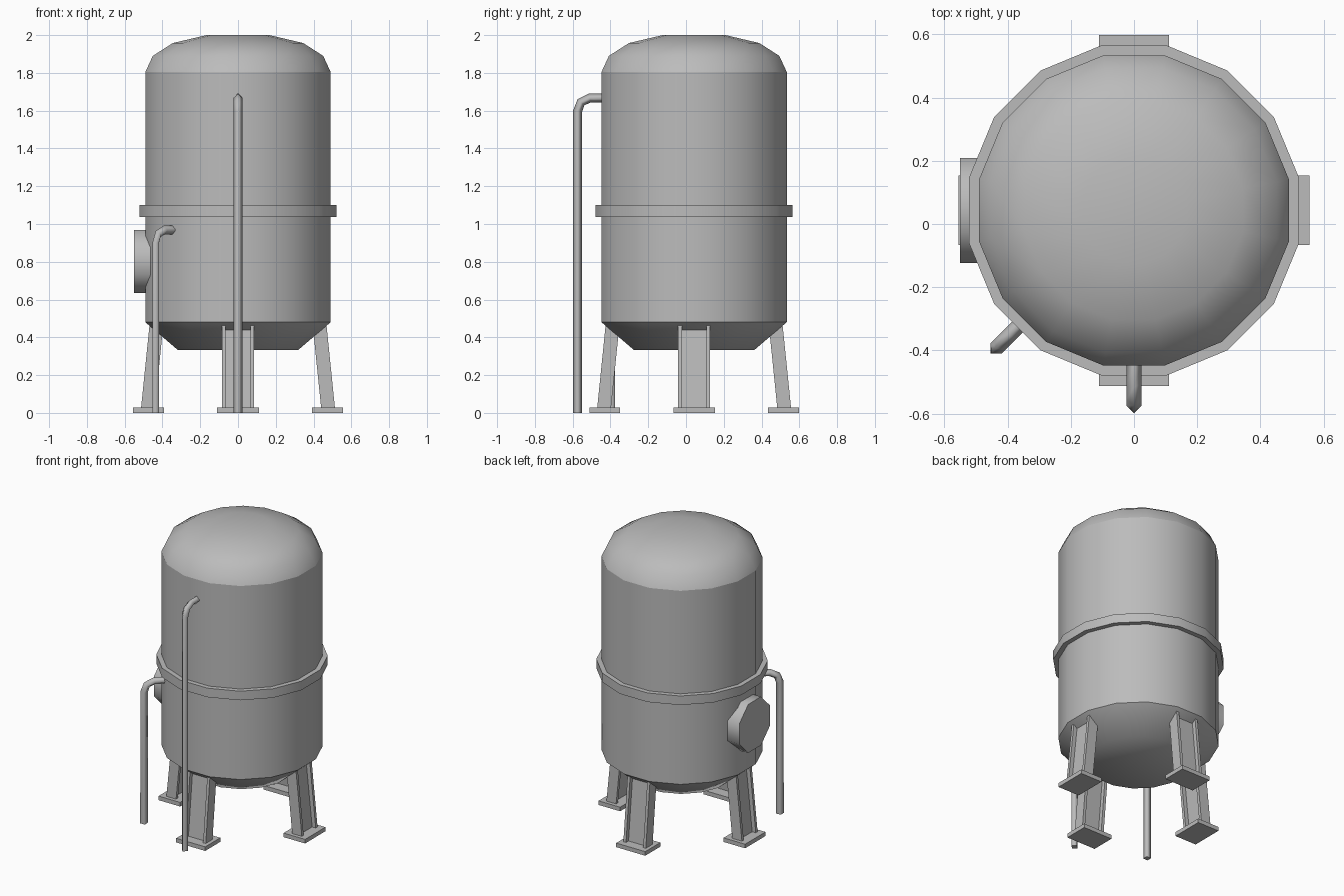
import bpy, bmesh, math
from mathutils import Vector, Matrix

if "Cube" in bpy.data.objects:
    bpy.data.objects.remove(bpy.data.objects["Cube"], do_unlink=True)

AXIS = Vector((0, 0.043, 0))   # tank centre line
SIDES = 16

steel = bpy.data.materials.new("grey_steel")
steel.use_nodes = True
steel.diffuse_color = (0.5, 0.5, 0.5, 1)
steel.node_tree.nodes["Principled BSDF"].inputs["Base Color"].default_value = steel.diffuse_color


def finish(name, bm, smooth_angle=None):
    bmesh.ops.recalc_face_normals(bm, faces=bm.faces)
    mesh = bpy.data.meshes.new(name)
    bm.to_mesh(mesh)
    bm.free()
    mesh.materials.append(steel)
    if smooth_angle:
        mesh.polygons.foreach_set("use_smooth", [True] * len(mesh.polygons))
        mesh.set_sharp_from_angle(angle=math.radians(smooth_angle))
    obj = bpy.data.objects.new(name, mesh)
    bpy.context.collection.objects.link(obj)
    return obj


def bridge(bm, a, b):
    n = len(a)
    return [bm.faces.new((a[i], a[(i + 1) % n], b[(i + 1) % n], b[i])) for i in range(n)]


def lathe(name, profile, sides=SIDES, angle=30, caps=(True, True)):
    """Revolve (radius, height) points round z, with flats facing the axes."""
    bm = bmesh.new()
    rings = []
    for r, z in profile:
        turn = [2 * math.pi * (i + 0.5) / sides for i in range(sides)]
        rings.append([bm.verts.new((r * math.cos(t), r * math.sin(t), z)) for t in turn])
    for a, b in zip(rings, rings[1:]):
        bridge(bm, a, b)
    if caps[0]:
        bm.faces.new(rings[0])
    if caps[1]:
        bm.faces.new(rings[-1])
    obj = finish(name, bm, angle)
    obj.location = AXIS
    return obj


def add_slab(bm, x0, x1, y0, y1, z0, z1, lean=0.0):
    """Box whose top is shifted along x by lean."""
    rings = [[bm.verts.new(p) for p in ((x0 + s, y0, z), (x1 + s, y0, z), (x1 + s, y1, z), (x0 + s, y1, z))]
             for z, s in ((z0, 0), (z1, lean))]
    bridge(bm, *rings)
    for ring in rings:
        bm.faces.new(ring)


def place(obj, degrees):
    obj.matrix_world = Matrix.Translation(AXIS) @ Matrix.Rotation(math.radians(degrees), 4, 'Z')


# Tank: straight shell, domed lid, tapered bottom and middle flange
lathe("tank_shell", [(0.5, 0.48), (0.5, 1.805)], caps=(False, False))
lathe("tank_dome", [(0.5, 1.805), (0.46, 1.89), (0.352, 1.958), (0.17, 2.0)], angle=60, caps=(False, True))
lathe("tank_bottom", [(0.325, 0.333), (0.5, 0.48)], angle=60, caps=(True, False))
lathe("flange_ring", [(0.532, 1.038), (0.532, 1.1)])

# Round hatch on the right side
hatch = lathe("side_hatch", [(0.18, 0), (0.18, 0.14)], sides=8, angle=60)
hatch.matrix_world = Matrix.Translation(AXIS + Vector((-0.41, 0, 0.802))) @ Matrix.Rotation(-math.pi / 2, 4, 'Y')

# Four leaning H-section legs with foot plates
for degrees, side in ((0, "left"), (90, "back"), (180, "right"), (270, "front")):
    bm = bmesh.new()
    for y in (-0.085, 0.065):
        add_slab(bm, 0.44, 0.513, y, y + 0.02, 0.028, 0.47, -0.045)
    add_slab(bm, 0.468, 0.486, -0.065, 0.065, 0.028, 0.46, -0.045)
    place(finish(side + "_leg", bm), degrees)
    bm = bmesh.new()
    add_slab(bm, 0.392, 0.555, -0.11, 0.11, 0, 0.028)
    place(finish(side + "_foot_plate", bm), degrees)


def pipe(name, degrees, height, radius=0.024, reach=0.617):
    """Diamond-section pipe rising from the floor and bending into the tank."""
    path = [Vector(p) for p in ((reach, 0, 0), (reach, 0, height - 0.07), (reach - 0.018, 0, height - 0.022),
                                (reach - 0.065, 0, height), (0.485, 0, height))]
    side = Vector((0, 1, 0))
    bm = bmesh.new()
    rings = []
    for i, p in enumerate(path):
        before = (p - path[i - 1]).normalized() if i else Vector()
        after = (path[i + 1] - p).normalized() if i < len(path) - 1 else Vector()
        out = side.cross((before + after).normalized())
        rings.append([bm.verts.new(p + radius * d) for d in (out, side, -out, -side)])
    for a, b in zip(rings, rings[1:]):
        for face in bridge(bm, a, b):
            face.smooth = True
    for ring in (rings[0], rings[-1]):
        bm.faces.new(ring)
    place(finish(name, bm), degrees)


# Tall front pipe and short corner pipe
pipe("front_pipe", 270, 1.667)
pipe("corner_pipe", 225, 0.968)
